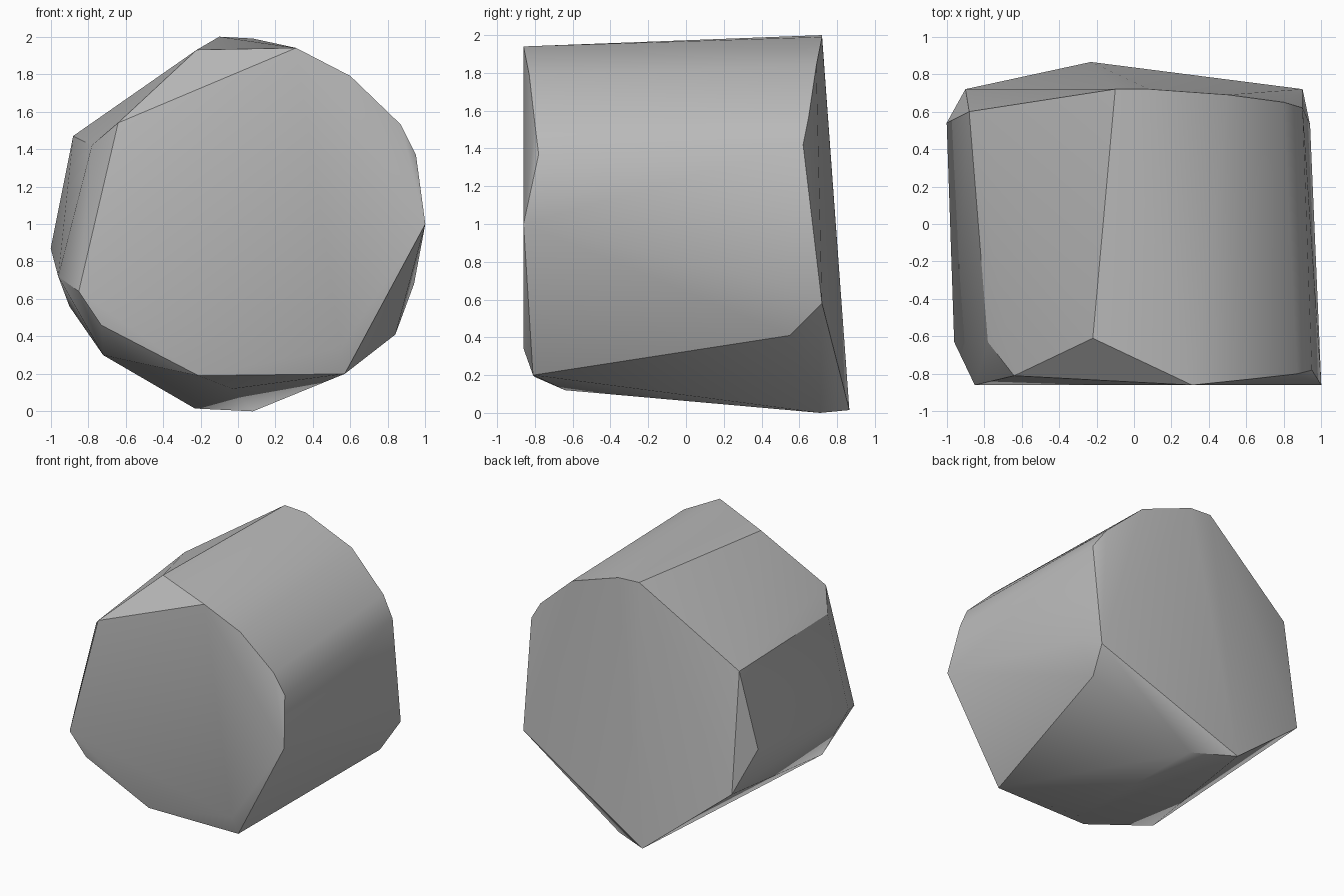
import bpy
import bmesh
import math

default_cube = bpy.data.objects.get("Cube")
if default_cube:
    bpy.data.objects.remove(default_cube, do_unlink=True)


def make_material(name, colour):
    material = bpy.data.materials.new(name)
    material.use_nodes = True
    material.diffuse_color = colour
    shader = material.node_tree.nodes["Principled BSDF"]
    shader.inputs["Base Color"].default_value = colour
    shader.inputs["Roughness"].default_value = 0.8
    return material


def make_boulder(name, corner_groups, material):
    """Wrap a faceted convex stone around groups of chipped corners."""
    bm = bmesh.new()
    for group in corner_groups:
        for corner in group:
            bm.verts.new(corner)
    hull = bmesh.ops.convex_hull(bm, input=bm.verts[:])
    unused = set(hull["geom_interior"]) | set(hull["geom_unused"])
    loose = [item for item in unused if isinstance(item, bmesh.types.BMVert)]
    bmesh.ops.delete(bm, geom=loose, context="VERTS")

    # Merge nearly level triangles into broad facets
    bmesh.ops.dissolve_limit(bm, angle_limit=math.radians(1),
                             verts=bm.verts[:], edges=bm.edges[:])
    bmesh.ops.recalc_face_normals(bm, faces=bm.faces[:])

    mesh = bpy.data.meshes.new(name)
    bm.to_mesh(mesh)
    bm.free()
    mesh.materials.append(material)
    boulder = bpy.data.objects.new(name, mesh)
    bpy.context.collection.objects.link(boulder)

    # Soft shading over gentle bends, crisp chipped edges
    bpy.ops.object.select_all(action="DESELECT")
    boulder.select_set(True)
    bpy.context.view_layer.objects.active = boulder
    bpy.ops.object.shade_smooth_by_angle(angle=math.radians(30))
    return boulder


# Corners around the broad front facet
front_rim = [
    (.31, -.86, 1.94), (.6, -.83, 1.79), (.87, -.8, 1.53),
    (.95, -.78, 1.37), (1, -.86, 1), (.55, -.86, .34),
    (-.73, -.83, .46), (-.85, -.86, .64), (-.64, -.81, 1.54),
]

# Chipped corners just behind the front facet
front_chips = [
    (-.22, -.61, 1.93), (-.78, -.63, 1.42), (-.96, -.63, .72),
    (-.72, -.65, .3), (-.21, -.8, .19), (-.03, -.64, .12),
    (.57, -.81, .2),
]

# Corners around the sloping rear facet
rear_rim = [
    (-.1, .72, 2), (.08, .72, 1.99), (.5, .69, 1.84),
    (.8, .65, 1.57), (.9, .62, 1.42), (.9, .72, .58),
    (-.23, .865, .015), (-.9, .72, .56), (-.88, .6, 1.47),
]

# Remaining corners on the flanks and underside
rear_chips = [
    (.94, .53, .68), (.84, .55, .41), (.08, .71, 0), (-1, .54, .87),
]

stone_grey = make_material("stone grey", (0.5, 0.5, 0.5, 1))
make_boulder("boulder", [front_rim, front_chips, rear_rim, rear_chips], stone_grey)
